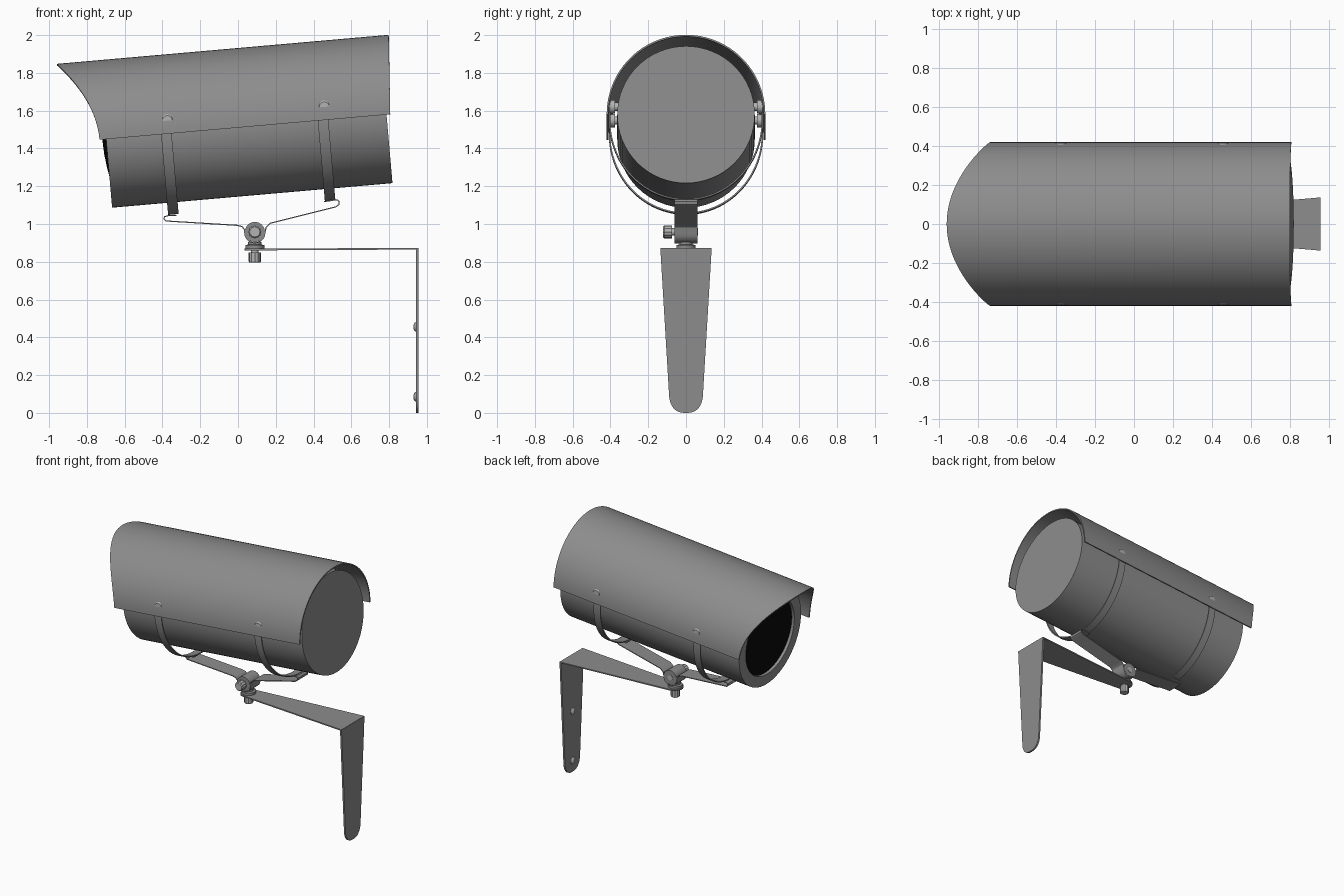
import bpy, bmesh
from math import sin, cos, pi, radians
from mathutils import Vector, Matrix

if "Cube" in bpy.data.objects:
    bpy.data.objects.remove(bpy.data.objects["Cube"])

SHIFT = 0.004
TILT = Matrix.Translation((0.04 + SHIFT, 0, 1.514)) @ Matrix.Rotation(radians(-5), 4, 'Y')
BASE = Matrix.Translation((SHIFT, 0, 0))
HALF = 0.745  # half length of the housing


def material(name, v):
    m = bpy.data.materials.new(name)
    m.diffuse_color = (v, v, v, 1)
    m.use_nodes = True
    m.node_tree.nodes["Principled BSDF"].inputs["Base Color"].default_value = m.diffuse_color
    return m


PAINT = material("dark_grey_paint", 0.265)
STEEL = material("steel", 0.45)
ZINC = material("bright_zinc", 0.8)
GLASS = material("dark_glass", 0.003)


def loft(name, sections, mat=BASE, colour=PAINT):
    """Skin a list of equal closed sections and cap both ends."""
    bm = bmesh.new()
    rows = [[bm.verts.new(mat @ Vector(p)) for p in s] for s in sections]
    n = len(rows[0])
    for a, b in zip(rows, rows[1:]):
        for i in range(n):
            j = (i + 1) % n
            bm.faces.new((a[i], a[j], b[j], b[i]))
    bm.faces.new(rows[0])
    bm.faces.new(rows[-1])
    bmesh.ops.recalc_face_normals(bm, faces=bm.faces)
    me = bpy.data.meshes.new(name)
    bm.to_mesh(me)
    bm.free()
    me.shade_smooth()
    me.set_sharp_from_angle(angle=radians(30))
    me.materials.append(colour)
    ob = bpy.data.objects.new(name, me)
    bpy.context.collection.objects.link(ob)
    return ob


def lathe(name, profile, mat=BASE, sides=64, flute=0.0, colour=PAINT):
    """Turn (position, radius) pairs around the x axis."""
    return loft(name, [[(u, r * (1 - flute * (i % 2)) * sin(2 * pi * i / sides),
                         r * (1 - flute * (i % 2)) * cos(2 * pi * i / sides))
                        for i in range(sides)] for u, r in profile], mat, colour)


def ribbon(name, path, half, thick, mat=BASE):
    """Flat strip following (a, z) points, a along x, width along y."""
    pts = [Vector(p) for p in path]
    secs = []
    for i, p in enumerate(pts):
        t = (pts[min(i + 1, len(pts) - 1)] - pts[max(i - 1, 0)]).normalized()
        q = p + Vector((-t.y, t.x)) * thick
        secs.append([(p.x, -half, p.y), (p.x, half, p.y), (q.x, half, q.y), (q.x, -half, q.y)])
    return loft(name, secs, mat)


def at(x, y, z, axis='X', base=BASE):
    m = base @ Matrix.Translation((x, y, z))
    if axis == 'Y':
        return m @ Matrix.Rotation(pi / 2, 4, 'Z')
    if axis == 'Z':
        return m @ Matrix.Rotation(-pi / 2, 4, 'Y')
    return m


# Housing with recessed front
lathe("housing", [(HALF, 0.355), (HALF, 0.364), (-HALF, 0.364), (-HALF, 0.285), (-HALF + 0.06, 0.285)], TILT)

# Domed dark window
lathe("lens", [(-HALF + 0.055, 0.284)] +
      [(-HALF - 0.02 + r * r / 2, r) for r in (0.284, 0.22, 0.15, 0.08, 0.01)], TILT, colour=GLASS)

# Sun hood: half tube with a swept visor
secs = []
for i in range(49):
    t = -pi / 2 + pi * i / 48
    f, b = -HALF - 0.035 - 0.19 * cos(t) ** 2, HALF + 0.02 + 0.028 * cos(t)
    secs.append([(u, r * sin(t), r * cos(t)) for u, r in ((f, 0.42), (b, 0.42), (b, 0.411), (f, 0.411))])
loft("sun_hood", secs, TILT)

# Straps, with bolts between housing and hood
for label, u in (("front", -0.425), ("rear", 0.408)):
    arc = [(0.409 * cos(t), 0.428 * sin(t))
           for t in (radians(-194 + 208 * k / 48) for k in range(49))]
    ribbon(label + "_strap", arc, 0.028, 0.008, TILT @ at(u, 0, 0, 'Y', Matrix.Identity(4)))
    for s, side in ((-1, "near"), (1, "far")):
        lathe(f"{label}_{side}_bolt", [(s * 0.35, 0.022), (s * 0.375, 0.022), (s * 0.375, 0.036),
                                       (s * 0.405, 0.036), (s * 0.414, 0.026)],
              at(u + 0.012, 0, 0.07, 'Y', TILT), 20, colour=STEEL)

# Cradle strip, looping under the pivot
path = [(-0.33, 1.049), (-0.375, 1.047), (-0.395, 1.041), (-0.399, 1.026), (-0.385, 1.013),
        (-0.01, 0.99), (0.015, 0.984), (0.028, 0.97)]
path += [(0.085 + 0.056 * cos(t), 0.953 + 0.056 * sin(t))
         for t in (radians(180 + 18 * k) for k in range(11))]
path += [(0.148, 0.982), (0.168, 1.001), (0.515, 1.088), (0.533, 1.102), (0.535, 1.12),
         (0.522, 1.131), (0.5, 1.129), (0.45, 1.121)]
ribbon("cradle_strip", path, 0.06, 0.006)

# Tilt pivot and its knob
lathe("tilt_pivot", [(-0.062, 0.053), (0.061, 0.053)], at(0.085, 0, 0.958, 'Y'), 32)
lathe("tilt_knob_shaft", [(-0.08, 0.02), (0.063, 0.02)], at(0.085, 0, 0.958, 'Y'), 16, colour=STEEL)
lathe("tilt_knob", [(-0.122, 0.028), (-0.115, 0.035), (-0.075, 0.035)], at(0.085, 0, 0.958, 'Y'), 24, 0.1, STEEL)

# Pan joint: washers, shaft and lower knob
lathe("pan_washer", [(0.87, 0.05), (0.888, 0.05), (0.892, 0.035), (0.905, 0.035)], at(0.085, 0, 0, 'Z'), 32)
lathe("pan_shaft", [(0.83, 0.02), (0.88, 0.02)], at(0.085, 0, 0, 'Z'), 16, colour=STEEL)
lathe("pan_knob", [(0.795, 0.028), (0.802, 0.033), (0.848, 0.033)], at(0.085, 0, 0, 'Z'), 24, 0.1, STEEL)

# Wall bracket: tapered arm and tapered wall plate
tip = [(0.085 - 0.055 * sin(t), 0.062 * cos(t)) for t in (pi * k / 16 for k in range(17))]
outline = tip + [(0.95, -0.136), (0.95, 0.136)]
loft("bracket_arm", [[(x, y, z + 0.005 * x) for x, y in outline] for z in (0.86, 0.869)])
foot = [(0.09 * abs(cos(t)) ** 0.75 * (1 if cos(t) > 0 else -1), 0.1 - 0.1 * sin(t))
        for t in (pi * k / 24 for k in range(25))]
outline = foot + [(-0.136, 0.872), (0.136, 0.872)]
loft("bracket_wall_plate", [[(x, y, z) for y, z in outline] for x in (0.938, 0.951)])

# Wall screws
for i, z in enumerate((0.085, 0.455)):
    lathe(f"wall_screw_{i + 1}", [(0.94, 0.026), (0.933, 0.024), (0.928, 0.018), (0.925, 0.008)],
          at(0, 0, z), 20, colour=ZINC)
